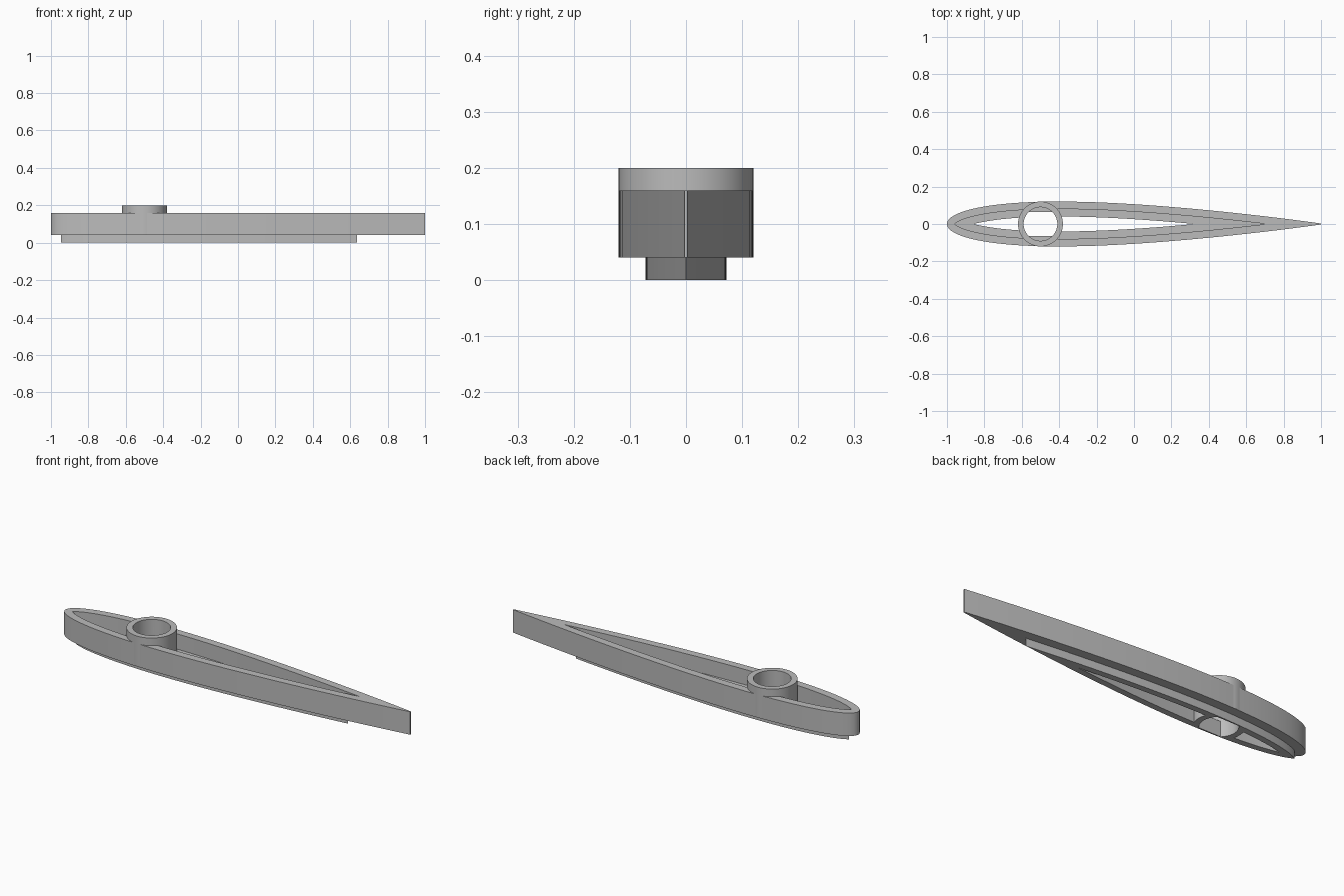
import bpy, math

cube = bpy.data.objects.get("Cube")
if cube:
    bpy.data.objects.remove(cube, do_unlink=True)

grey = bpy.data.materials.new("plain_grey")
grey.use_nodes = True
GREY = (0.5, 0.5, 0.5, 1)
grey.diffuse_color = GREY
grey.node_tree.nodes["Principled BSDF"].inputs["Base Color"].default_value = GREY

BOSS_X, BOSS_R, BORE_R = -0.5, 0.12, 0.09


def half_width(x):
    """Half thickness of a symmetric wing section running from x = -1 to 1."""
    c = min(max((x + 1) / 2, 0), 1)
    return 1.2 * (0.2969 * math.sqrt(c) - 0.126 * c - 0.3516 * c**2
                  + 0.2843 * c**3 - 0.1015 * c**4)


CURVE = [(-math.cos(math.pi * i / 500), half_width(-math.cos(math.pi * i / 500)))
         for i in range(501)]


def inset_width(x, d):
    """Half thickness after moving the section inward by d."""
    if d == 0:
        return half_width(x)
    return min((py - math.sqrt(d * d - (x - px)**2)
                for px, py in CURVE if abs(x - px) < d), default=-1)


def tip(d, end):
    """Where the inset section closes, toward one end."""
    if d == 0:
        return end
    inside, outside = -0.4, end
    for _ in range(30):
        mid = (inside + outside) / 2
        if inset_width(mid, d) > 0:
            inside = mid
        else:
            outside = mid
    return inside


def section(d, steps=44):
    a, b = tip(d, -1), tip(d, 1)
    xs = [a + (b - a) * (1 - math.cos(math.pi * i / steps)) / 2 for i in range(steps + 1)]
    lower = [(x, -max(inset_width(x, d), 0.0005)) for x in xs[1:]]
    return [(a, 0)] + lower + [(x, -y) for x, y in reversed(lower)]


def circle(r, limit=1, n=64):
    """Circle round the boss axis, optionally flattened at y = +-limit."""
    pts = [(r * math.cos(2 * math.pi * i / n), r * math.sin(2 * math.pi * i / n))
           for i in range(n)]
    return [(BOSS_X + x, y) for x, y in pts if abs(y) <= limit]


def prism(name, outline, z0, z1):
    n = len(outline)
    verts = [(x, y, z) for z in (z0, z1) for x, y in outline]
    faces = [tuple(reversed(range(n))), tuple(range(n, 2 * n))]
    faces += [(i, (i + 1) % n, n + (i + 1) % n, n + i) for i in range(n)]
    mesh = bpy.data.meshes.new(name)
    mesh.from_pydata(verts, [], faces)
    mesh.materials.append(grey)
    ob = bpy.data.objects.new(name, mesh)
    bpy.context.collection.objects.link(ob)
    return ob


def boolean(ob, operation, outline, z0, z1):
    tool = prism("tool", outline, z0, z1)
    mod = ob.modifiers.new("cut", "BOOLEAN")
    mod.operation, mod.solver, mod.object = operation, "EXACT", tool
    bpy.context.view_layer.objects.active = ob
    bpy.ops.object.modifier_apply(modifier=mod.name)
    bpy.data.objects.remove(tool, do_unlink=True)


outer, pocket, plug, slot = (section(d) for d in (0, 0.04, 0.048, 0.08))
bore = circle(BORE_R)
low_bore = circle(BORE_R, 0.066)

# Outer wall with its pocket, leaving a floor
shell = prism("wing_wall", outer, 0.04, 0.16)
boolean(shell, "DIFFERENCE", pocket, 0.08, 0.3)
boolean(shell, "DIFFERENCE", slot, -0.1, 0.3)
boolean(shell, "DIFFERENCE", low_bore, -0.1, 0.1)
boolean(shell, "DIFFERENCE", bore, 0.08, 0.3)

# Lip below that plugs into the next section
lip = prism("lower_lip", plug, 0, 0.04)
boolean(lip, "DIFFERENCE", slot, -0.1, 0.3)
boolean(lip, "DIFFERENCE", low_bore, -0.1, 0.3)

# Round boss with its lower end trimmed to the lip
boss = prism("boss", circle(BOSS_R), 0.041, 0.2)
boolean(boss, "DIFFERENCE", bore, 0.08, 0.3)
boolean(boss, "DIFFERENCE", low_bore, -0.1, 0.1)
boss_foot = prism("boss_foot", circle(BOSS_R), 0, 0.041)
boolean(boss_foot, "INTERSECT", slot, -0.1, 0.3)
boolean(boss_foot, "DIFFERENCE", low_bore, -0.1, 0.3)

# Smooth curved walls, sharp rims
for ob in (shell, lip, boss, boss_foot):
    bpy.ops.object.select_all(action="DESELECT")
    ob.select_set(True)
    bpy.context.view_layer.objects.active = ob
    bpy.ops.object.shade_smooth_by_angle(angle=math.radians(30))
